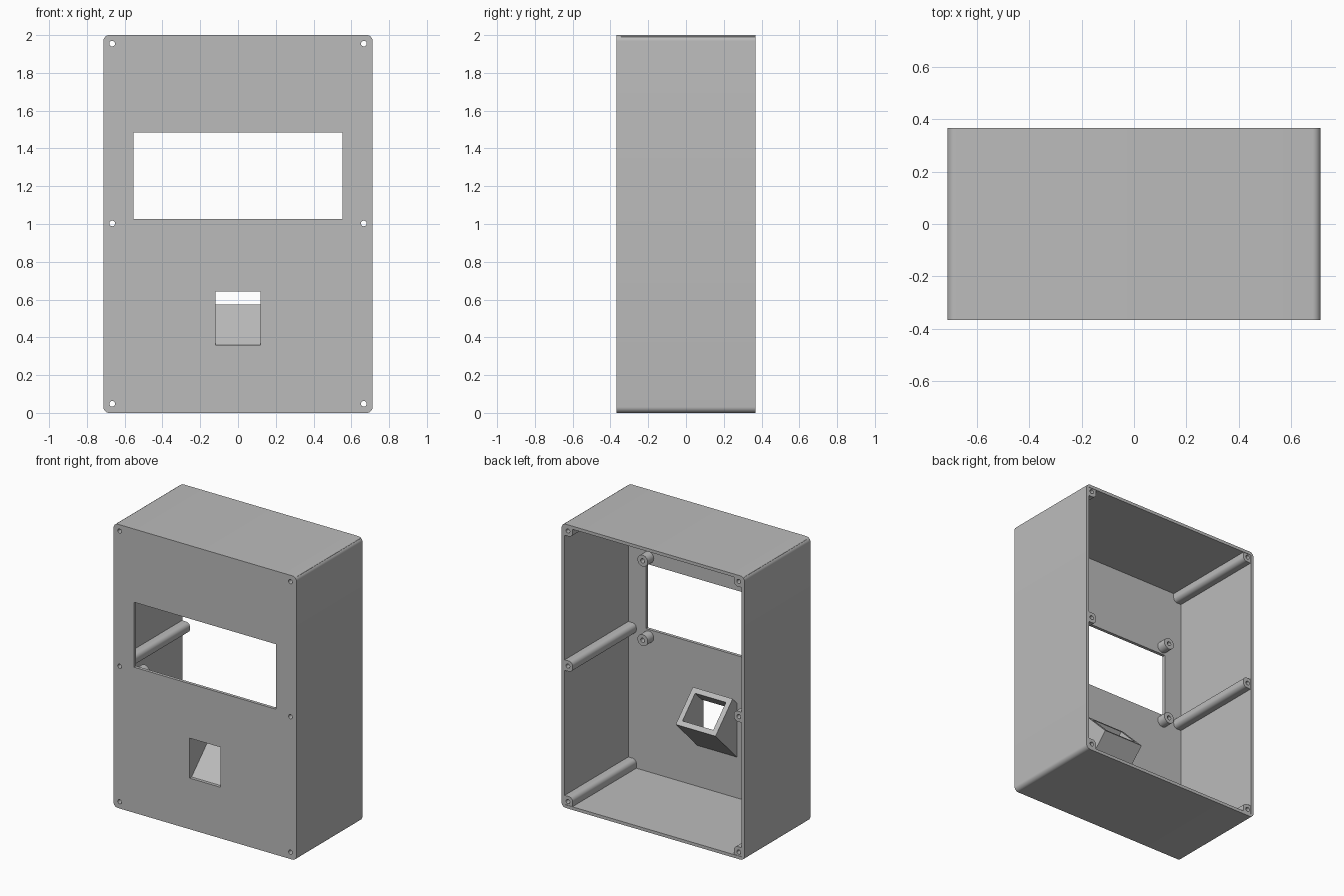
import bpy
import bmesh
from math import cos, sin, pi
from mathutils import Vector

cube = bpy.data.objects.get("Cube")
if cube:
    bpy.data.objects.remove(cube, do_unlink=True)

GREY = (0.5, 0.5, 0.5, 1.0)
mat = bpy.data.materials.new("plain_grey")
mat.use_nodes = True
mat.diffuse_color = GREY
mat.node_tree.nodes["Principled BSDF"].inputs["Base Color"].default_value = GREY

# Main sizes
HALF_W, HALF_D, HEIGHT = 0.713, 0.367, 2.0
WALL = 0.022
FRONT, BACK = -HALF_D, HALF_D
PLATE = FRONT + WALL
HOLE_R = 0.015


def circle(cx, cz, r, n=24):
    return [(cx + r * cos(2 * pi * i / n), cz + r * sin(2 * pi * i / n)) for i in range(n)]


def rect(x0, x1, z0, z1, radius=lambda x, z: 0, steps=8):
    """Rectangle outline; radius(x, z) gives the rounding of each corner."""
    points = []
    corners = [(x1, z1, -1, -1), (x0, z1, 1, -1), (x0, z0, 1, 1), (x1, z0, -1, 1)]
    for k, (x, z, dx, dz) in enumerate(corners):
        r = radius(x, z)
        if not r:
            points.append((x, z))
            continue
        for i in range(steps + 1):
            a = pi / 2 * (k + i / steps)
            points.append((x + dx * r + r * cos(a), z + dz * r + r * sin(a)))
    return points


def extrude(name, loops, start, end, axis="y"):
    """Fill an outline with holes and extrude it along y (or x)."""
    curve = bpy.data.curves.new(name, "CURVE")
    curve.dimensions = "2D"
    curve.fill_mode = "BOTH"
    curve.extrude = (end - start) / 2
    for loop in loops:
        spline = curve.splines.new("POLY")
        spline.points.add(len(loop) - 1)
        for p, (a, b) in zip(spline.points, loop):
            p.co = (a, b, 0, 1)
        spline.use_cyclic_u = True
    temp = bpy.data.objects.new(name + "_outline", curve)
    bpy.context.collection.objects.link(temp)
    bpy.context.view_layer.update()
    depsgraph = bpy.context.evaluated_depsgraph_get()
    mesh = bpy.data.meshes.new_from_object(temp.evaluated_get(depsgraph))
    bpy.data.objects.remove(temp, do_unlink=True)

    middle = (start + end) / 2
    bm = bmesh.new()
    bm.from_mesh(mesh)
    for v in bm.verts:
        a, b, c = v.co
        v.co = Vector((a, c + middle, b)) if axis == "y" else Vector((c + middle, a, b))
    bmesh.ops.remove_doubles(bm, verts=bm.verts, dist=0.00005)
    bmesh.ops.recalc_face_normals(bm, faces=bm.faces)
    bm.to_mesh(mesh)
    bm.free()
    mesh.materials.clear()
    mesh.materials.append(mat)
    mesh.name = name
    obj = bpy.data.objects.new(name, mesh)
    bpy.context.collection.objects.link(obj)
    bpy.ops.object.select_all(action="DESELECT")
    obj.select_set(True)
    bpy.context.view_layer.objects.active = obj
    bpy.ops.object.shade_smooth_by_angle(angle=pi / 6)
    return obj


# Screw positions shared by the front plate and the posts
screws = [(sx * 0.666, z) for sx in (-1, 1) for z in (0.048, 1.003, 1.955)]
outline = rect(-HALF_W, HALF_W, 0, HEIGHT, lambda x, z: 0.032)

# Front plate with screen window, chute opening and screw holes
window = rect(-0.553, 0.553, 1.026, 1.484)
opening = rect(-0.12, 0.12, 0.36, 0.642)
extrude("front_plate",
        [outline, window, opening] + [circle(x, z, HOLE_R) for x, z in screws],
        FRONT, PLATE)

# Side walls, open at the back
extrude("outer_walls",
        [outline, rect(-HALF_W + WALL, HALF_W - WALL, WALL, HEIGHT - WALL)],
        PLATE, BACK)


# Screw posts along the walls, rounded only on their free corners
def post_radius(x, z):
    return 0.03 if abs(x) < 0.68 and 0.03 < z < 1.97 else 0


for x, z in screws:
    xs = sorted((x - 0.037, x + 0.037))
    extrude("screw_post",
            [rect(xs[0], xs[1], z - 0.037, z + 0.037, post_radius), circle(x, z, HOLE_R)],
            PLATE, BACK - 0.003)

# Standoffs around the screen window
for x in (-0.533, 0.533):
    for z in (0.975, 1.535):
        extrude("screen_standoff", [circle(x, z, 0.04, 32), circle(x, z, HOLE_R)],
                PLATE, PLATE + 0.067)

# Slanted chute behind the lower opening: cheeks, floor and roof
low_out, low_in, high_in, high_out = (-0.107, 0.548), (-0.132, 0.573), (-0.273, 0.714), (-0.298, 0.739)
base = [(PLATE, z) for z in (0.31, 0.36, 0.642, 0.692)]
for name, x0, x1 in (("chute_right_cheek", -0.155, -0.12), ("chute_left_cheek", 0.12, 0.155)):
    extrude(name, [[base[0], low_out, high_out, base[3]]], x0, x1, "x")
extrude("chute_floor", [[base[0], low_out, low_in, base[1]]], -0.12, 0.12, "x")
extrude("chute_roof", [[base[2], high_in, high_out, base[3]]], -0.12, 0.12, "x")
